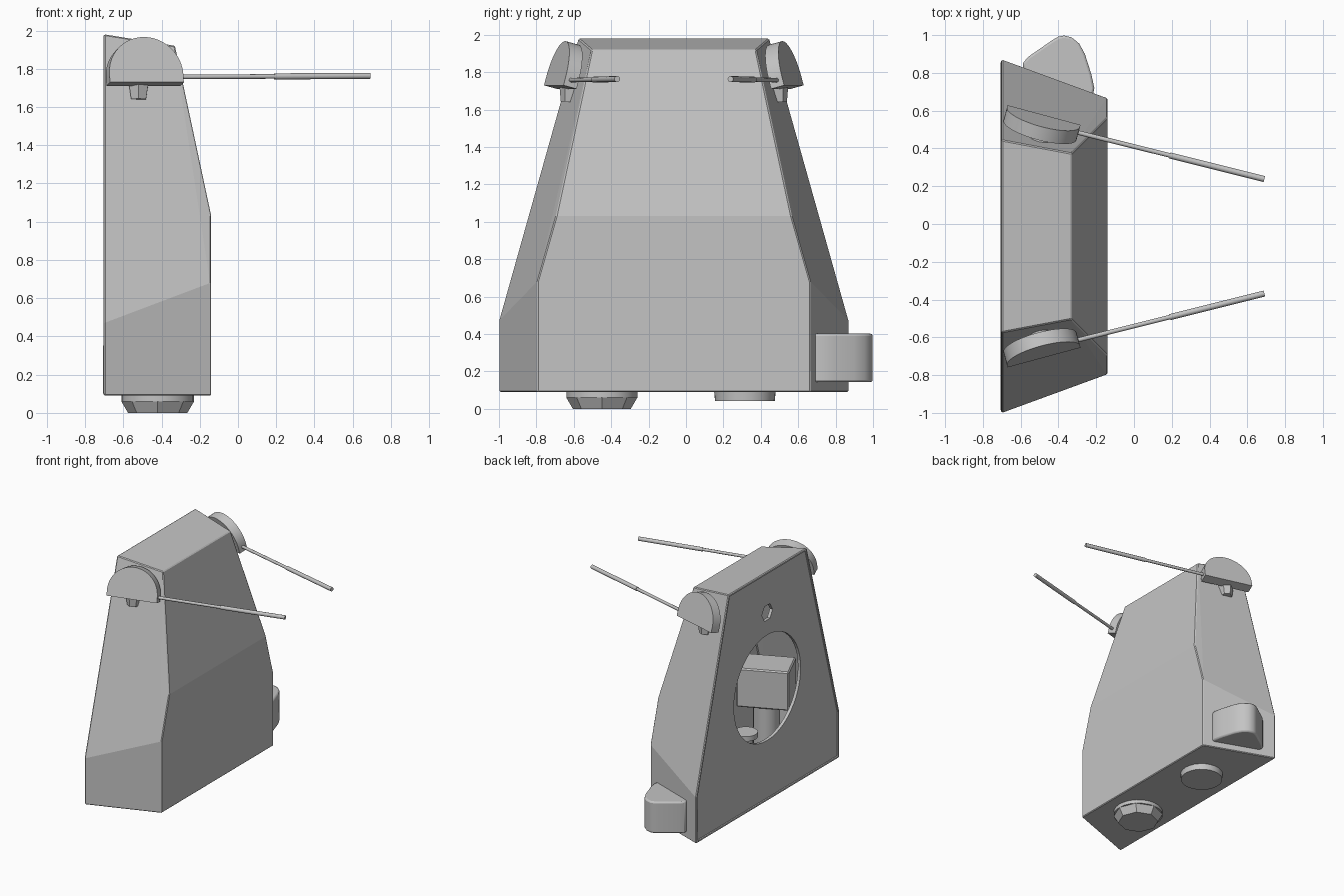
import bpy, bmesh
from math import pi, cos, sin, radians
from mathutils import Matrix, Vector

cube = bpy.data.objects.get("Cube")
if cube:
    bpy.data.objects.remove(cube)

grey = bpy.data.materials.new("plain grey")
grey.use_nodes = True
colour = (0.55, 0.55, 0.55, 1)
grey.diffuse_color = colour
grey.node_tree.nodes["Principled BSDF"].inputs["Base Color"].default_value = colour

MID = -0.065  # the housing is symmetric about this y
FLIP = Matrix.Translation((0, 2 * MID, 0)) @ Matrix.Diagonal((1, -1, 1, 1))


def finish(name, bm, matrix=None, smooth=None):
    if matrix:
        bm.transform(matrix)
    bmesh.ops.recalc_face_normals(bm, faces=bm.faces)
    mesh = bpy.data.meshes.new(name)
    bm.to_mesh(mesh)
    bm.free()
    mesh.materials.append(grey)
    ob = bpy.data.objects.new(name, mesh)
    bpy.context.collection.objects.link(ob)
    if smooth:
        bpy.ops.object.select_all(action="DESELECT")
        ob.select_set(True)
        bpy.context.view_layer.objects.active = ob
        bpy.ops.object.shade_smooth_by_angle(angle=radians(smooth))
    return ob


def prism(name, outline, depth, matrix=None, smooth=None):
    bm = bmesh.new()
    face = bm.faces.new([bm.verts.new((a, b, 0)) for a, b in outline])
    top = bmesh.ops.extrude_face_region(bm, geom=[face])["geom"]
    bmesh.ops.translate(bm, vec=(0, 0, depth), verts=[v for v in top if isinstance(v, bmesh.types.BMVert)])
    return finish(name, bm, matrix, smooth)


def tube(name, start, end, r1, r2, sides=24, flip=None, smooth=40):
    start, end = Vector(start), Vector(end)
    axis = end - start
    bm = bmesh.new()
    bmesh.ops.create_cone(bm, cap_ends=True, segments=sides, radius1=r1, radius2=r2, depth=axis.length)
    m = Matrix.Translation((start + end) / 2) @ axis.to_track_quat("Z", "Y").to_matrix().to_4x4()
    return finish(name, bm, flip @ m if flip else m, smooth)


def ring(y, z, r, n):
    return [(y + r * cos(2 * pi * i / n), z + r * sin(2 * pi * i / n)) for i in range(n)]


def bevel(ob, width, segments=1):
    mod = ob.modifiers.new("soft_edges", "BEVEL")
    mod.width, mod.segments, mod.limit_method = width, segments, "ANGLE"


# Tapered housing, hollow and open towards -x: (x, half width, z)
BACK, FRONT = -0.70, -0.14
corners = [(BACK, 0.935, 0.09), (BACK, 0.935, 0.47), (BACK, 0.51, 1.98),
           (FRONT, 0.73, 0.09), (FRONT, 0.73, 0.68), (FRONT, 0.63, 1.03), (-0.33, 0.44, 1.92)]
bm = bmesh.new()
for x, w, z in corners:
    for s in (-1, 1):
        bm.verts.new((x, MID + s * w, z))
bmesh.ops.convex_hull(bm, input=bm.verts)
bmesh.ops.dissolve_limit(bm, angle_limit=radians(2), verts=bm.verts, edges=bm.edges)
bmesh.ops.delete(bm, geom=[f for f in bm.faces if all(v.co.x < BACK + 0.01 for v in f.verts)], context="FACES")
housing = finish("housing", bm)
wall = housing.modifiers.new("wall", "SOLIDIFY")
wall.thickness, wall.offset, wall.use_even_offset = 0.02, -1, True
bevel(housing, 0.006)

# Mounting plate with a large round opening and a small hexagonal one
half = [(0.912, 0.112), (0.912, 0.467), (0.492, 1.958)]
outline = [(MID + w, z) for w, z in half] + [(MID - w, z) for w, z in reversed(half)]
bm = bmesh.new()
for loop in (outline, ring(MID, 1.02, 0.435, 48), ring(MID, 1.64, 0.07, 6)):
    vs = [bm.verts.new((BACK + 0.004, y, z)) for y, z in loop]
    for a, b in zip(vs, vs[1:] + vs[:1]):
        bm.edges.new((a, b))
bmesh.ops.triangle_fill(bm, use_beauty=True, edges=bm.edges, normal=(-1, 0, 0))
top = bmesh.ops.extrude_face_region(bm, geom=bm.faces[:])["geom"]
bmesh.ops.translate(bm, vec=(0.025, 0, 0), verts=[v for v in top if isinstance(v, bmesh.types.BMVert)])
finish("mounting_plate", bm)

# Half-disc ears, pegs and rods on both sides
n = Vector((0.27, -1, 0.278)).normalized()
u = Vector((1, 0.27, 0)).normalized()
v = n.cross(u)
ear_frame = Matrix.Translation((-0.495, -0.637, 1.71)) @ Matrix((u, v, n)).transposed().to_4x4()
R = 0.2
dome = [(R, 0)] + [(R * cos(pi * i / 24), 0.045 + R * sin(pi * i / 24)) for i in range(25)] + [(-R, 0)]
for side, flip in (("front", Matrix()), ("rear", FLIP)):
    prism(side + "_ear", dome, 0.075, flip @ ear_frame, 30)
    tube(side + "_ear_peg", (-0.52, -0.615, 1.76), (-0.52, -0.625, 1.64), 0.065, 0.045, 6, flip, None)
    tube(side + "_ear_mount", (-0.5, -0.65, 1.80), (-0.5, -0.55, 1.80), 0.05, 0.05, 12, flip)
    root, joint, tip = (-0.34, -0.625, 1.757), (0.19, -0.493, 1.76), (0.69, -0.368, 1.763)
    tube(side + "_rod_inner", root, joint, 0.012, 0.012, 12, flip)
    tube(side + "_rod_outer", joint, tip, 0.016, 0.016, 12, flip)

# Rounded lug on the rear side wall
lug = [(-0.58, 0.80), (-0.59, 0.85), (-0.56, 0.885), (-0.43, 0.975), (-0.40, 0.992), (-0.37, 0.998),
       (-0.33, 0.988), (-0.29, 0.955), (-0.26, 0.90), (-0.225, 0.79), (-0.21, 0.72), (-0.22, 0.67)]
bevel(prism("rear_lug", lug, 0.26, Matrix.Translation((0, 0, 0.142)), 35), 0.012, 2)

# Feet below the floor
tube("front_foot_collar", (-0.42, -0.45, 0.10), (-0.42, -0.45, 0.06), 0.19, 0.19, 24)
tube("front_foot", (-0.42, -0.45, 0.06), (-0.42, -0.45, 0), 0.19, 0.155, 8, None, None)
tube("rear_foot", (-0.42, 0.315, 0.10), (-0.42, 0.315, 0.042), 0.165, 0.16, 24)

# Parts inside the housing
tube("inner_column", (-0.42, -0.45, 0.10), (-0.42, -0.45, 0.70), 0.1, 0.1)
tube("inner_post", (-0.42, -0.18, 0.10), (-0.42, -0.18, 0.50), 0.05, 0.05)
tube("inner_disc", (-0.42, -0.18, 0.50), (-0.42, -0.18, 0.54), 0.09, 0.09)
tube("rear_column", (-0.42, 0.315, 0.10), (-0.42, 0.315, 0.45), 0.1, 0.1)
block = [(-0.2, -0.14), (0.2, -0.14), (0.2, 0.14), (-0.2, 0.14)]
turn = Matrix.Translation((-0.41, -0.46, 0.68)) @ Matrix.Rotation(radians(24), 4, "Z")
bevel(prism("inner_box", block, 0.32, turn), 0.01)
